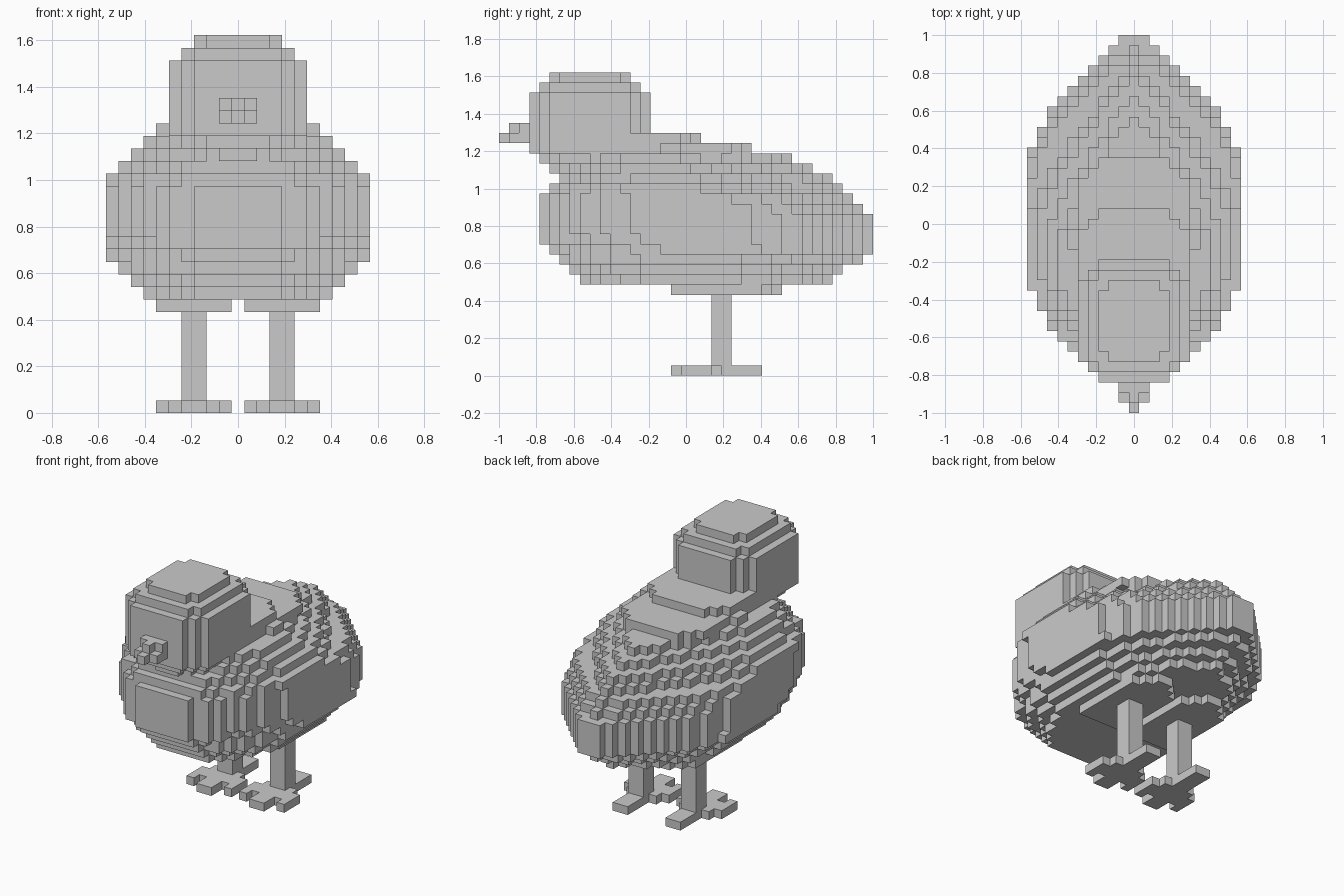
import bpy
import bmesh
import math

old = bpy.data.objects.get("Cube")
if old:
    bpy.data.objects.remove(old, do_unlink=True)

V = 2 / 37  # edge of one block

grey = bpy.data.materials.new("plain grey")
grey.use_nodes = True
grey.diffuse_color = (0.59, 0.59, 0.59, 1)
grey.node_tree.nodes["Principled BSDF"].inputs["Base Color"].default_value = (0.59, 0.59, 0.59, 1)


def build(name, cells):
    """Skin a set of block cells (x centred, y from front, z from ground)."""
    bm = bmesh.new()
    corners = {}

    def vert(p):
        if p not in corners:
            corners[p] = bm.verts.new(((p[0] - 0.5) * V, p[1] * V - 1, p[2] * V))
        return corners[p]

    for cell in cells:
        for axis in range(3):
            u, w = (axis + 1) % 3, (axis + 2) % 3
            for side in (0, 1):
                neighbour = list(cell)
                neighbour[axis] += 2 * side - 1
                if tuple(neighbour) in cells:
                    continue
                loop = []
                for a, b in ((0, 0), (1, 0), (1, 1), (0, 1)):
                    p = list(cell)
                    p[axis] += side
                    p[u] += a
                    p[w] += b
                    loop.append(vert(tuple(p)))
                bm.faces.new(loop if side else loop[::-1])
    # merge coplanar blocks into large flat faces
    bmesh.ops.dissolve_limit(bm, angle_limit=0.01, verts=bm.verts, edges=bm.edges)
    mesh = bpy.data.meshes.new(name)
    bm.to_mesh(mesh)
    bm.free()
    mesh.materials.append(grey)
    obj = bpy.data.objects.new(name, mesh)
    bpy.context.collection.objects.link(obj)


def row(cells, half, j, k):
    for i in range(-half, half + 1):
        cells.add((i, j, k))


def box(x0, x1, y0, y1, z0, z1):
    return {(i, j, k) for i in range(x0, x1) for j in range(y0, y1) for k in range(z0, z1)}


def octagons(layers, base):
    """Stack clipped rectangles: first row, end row, half width, corner cut."""
    cells = set()
    for k, (front, back, half, cut) in enumerate(layers, base):
        for j in range(front, back):
            row(cells, min(half, half - cut + min(j - front, back - 1 - j)), j, k)
    return cells


# Body: stacked layers, blunt at the breast and tapering to the tail
# (first row, end row, half width, tail taper, widest row)
layers = [
    (8, 33, 7, 2.7, 18.5), (7, 34, 8, 2.7, 18.5), (6, 36, 9, 2.5, 18.5), (5, 37, 10, 2, 23),
    (4, 37, 10, 2.3, 20.5), (4, 37, 10, 2.7, 18.5), (4, 37, 10, 2.7, 18.5),
    (4, 36, 10, 2.7, 18.5), (4, 35, 10, 2.3, 18.5), (5, 34, 10, 1.5, 17),
    (6, 33, 9, 1.5, 17), (7, 31, 8, 1.5, 16), (8, 29, 7, 1.6, 15),
]
body = box(-1, 2, 36, 37, 12, 16)
for k, (front, back, half, taper, mid) in enumerate(layers, 9):
    for j in range(front, back):
        y = j + 0.5 - mid
        if y < 0:
            width = math.sqrt(1 - (y / (mid - front + 0.45)) ** 2) + 0.024
        else:
            width = 1.01 - (y / (back - mid)) ** taper
        row(body, min(half, int((half + 0.5) * width)), j, k)
# flat plates on the back
body |= octagons([(8, 25, 5, 2), (11, 20, 5, 2)], 22) | box(-6, 7, 16, 18, 22, 23)
build("body", body)

# Head: stacked octagons
build("head", octagons([(5, 15, 4, 3), (4, 15, 4, 2)] + [(3, 15, 5, 2)] * 6
                       + [(4, 14, 4, 1), (5, 13, 3, 1)], 20))

# Beak: wide base with a narrow tip on each of two layers
build("beak", box(-1, 2, 1, 3, 23, 24) | box(0, 1, 0, 3, 23, 24)
      | box(-1, 2, 2, 3, 24, 25) | box(0, 1, 1, 3, 24, 25))

# Thighs, legs and feet, mirrored across the middle
for side, sign in (("left", 1), ("right", -1)):
    def part(name, cells):
        build(side + "_" + name, {(i * sign, j, k) for i, j, k in cells})

    thigh = set()
    for j in range(17, 28):
        inset = max(0, j - 25)
        thigh |= box(1 + inset, 7 - inset, j, j + 1, 8, 9)
    part("thigh", thigh)
    part("leg", box(3, 5, 21, 23, 1, 9))
    foot = box(3, 5, 17, 26, 0, 1)
    for inner, outer in ((2, 1), (5, 6)):
        foot |= box(inner, inner + 1, 19, 22, 0, 1)
        foot |= box(outer, outer + 1, 18, 21, 0, 1)
    part("foot", foot)
